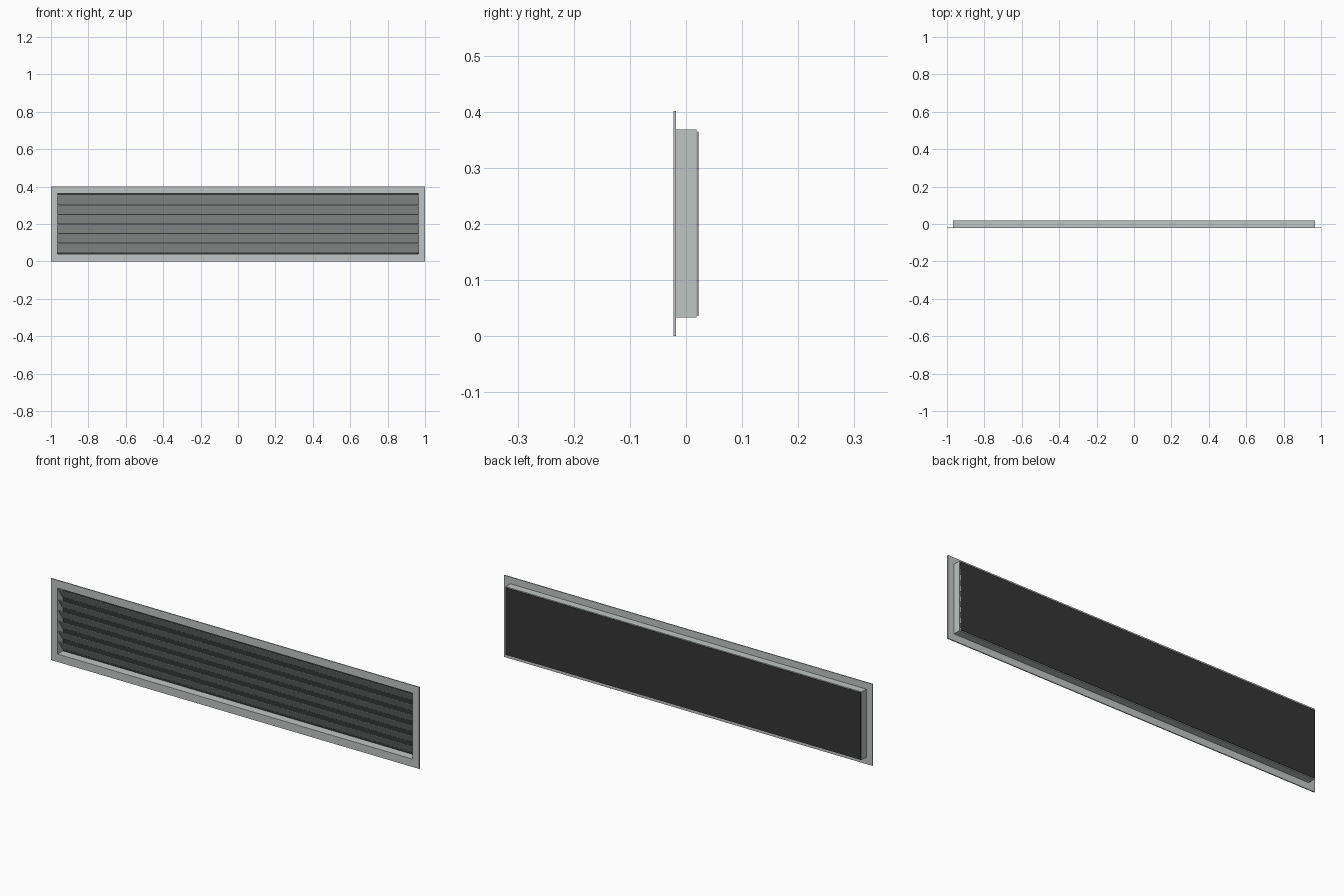
import bpy, bmesh

if "Cube" in bpy.data.objects:
    bpy.data.objects.remove(bpy.data.objects["Cube"])

def material(name, rgb):
    m = bpy.data.materials.new(name)
    m.diffuse_color = (*rgb, 1)
    m.use_nodes = True
    m.node_tree.nodes["Principled BSDF"].inputs["Base Color"].default_value = m.diffuse_color
    return m

GREY = material("satin grey metal", (0.53, 0.56, 0.55))
BLACK = material("black backing", (0.035, 0.035, 0.035))
ZC = 0.2005  # height of the grille centre


def finish(name, bm, mat):
    bmesh.ops.recalc_face_normals(bm, faces=bm.faces)
    me = bpy.data.meshes.new(name)
    bm.to_mesh(me)
    bm.free()
    me.materials.append(mat)
    ob = bpy.data.objects.new(name, me)
    bpy.context.collection.objects.link(ob)
    return ob


def ring(name, outer, inner, y0, y1, mat):
    """Rectangular ring: outer and inner are (half width, half height)."""
    bm = bmesh.new()
    loops = []
    for (w, h), y in ((outer, y0), (inner, y0), (inner, y1), (outer, y1)):
        loops.append([bm.verts.new((sx * w, y, ZC + sz * h))
                      for sx, sz in ((-1, -1), (1, -1), (1, 1), (-1, 1))])
    for k in range(4):
        a, b = loops[k], loops[(k + 1) % 4]
        for i in range(4):
            j = (i + 1) % 4
            bm.faces.new((a[i], a[j], b[j], b[i]))
    return finish(name, bm, mat)


def extrude_x(name, profile, half, mat):
    """Prism along x from a closed (y, z) profile."""
    bm = bmesh.new()
    ends = [[bm.verts.new((x, y, z)) for y, z in profile] for x in (-half, half)]
    n = len(profile)
    for i in range(n):
        j = (i + 1) % n
        bm.faces.new((ends[0][i], ends[0][j], ends[1][j], ends[1][i]))
    bm.faces.new(ends[0])
    bm.faces.new(ends[1])
    return finish(name, bm, mat)


# flat front flange and the collar behind it
ring("front_flange", (1.0, 0.2005), (0.964, 0.162), -0.0225, -0.0175, GREY)
ring("collar", (0.967, 0.1675), (0.964, 0.162), -0.0175, 0.019, GREY)

# six slanted louvre blades, high at the front and low at the back
PITCH, T = 0.0512, 0.003
for i in range(6):
    top = 0.354 - i * PITCH
    low = top - PITCH + 0.002
    extrude_x(f"louvre_blade_{i + 1}",
              [(-0.016, top - T), (-0.016, top), (0.015, low + T), (0.015, low)],
              0.964, GREY)

# thin dark backing sheet
extrude_x("backing_sheet",
          [(0.0205, 0.036), (0.0225, 0.036), (0.0225, 0.365), (0.0205, 0.365)],
          0.964, BLACK)
